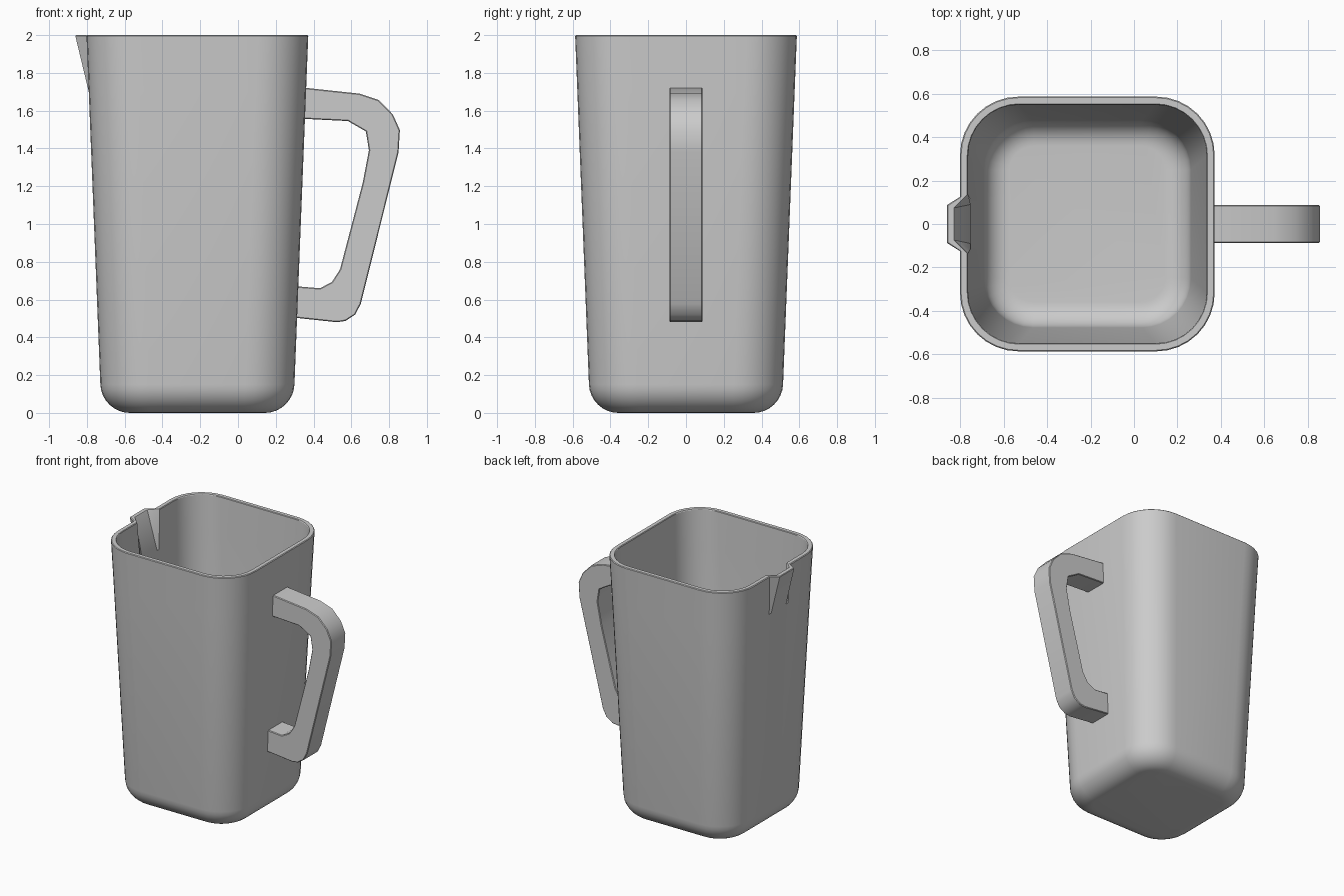
import bpy, bmesh
from math import sin, cos, pi

if "Cube" in bpy.data.objects:
    bpy.data.objects.remove(bpy.data.objects["Cube"])

CX = -0.215          # body centre in x
WALL = 0.037


def finish(name, bm, bevel=0):
    bmesh.ops.recalc_face_normals(bm, faces=bm.faces)
    me = bpy.data.meshes.new(name)
    bm.to_mesh(me)
    bm.free()
    ob = bpy.data.objects.new(name, me)
    bpy.context.collection.objects.link(ob)
    bpy.ops.object.select_all(action='DESELECT')
    ob.select_set(True)
    bpy.context.view_layer.objects.active = ob
    bpy.ops.object.shade_smooth_by_angle(angle=pi / 6)
    if bevel:
        m = ob.modifiers.new("soft_edges", 'BEVEL')
        m.width, m.segments, m.angle_limit = bevel, 1, pi / 3
    return ob


def half_width(z):
    return 0.508 + 0.0395 * z


def ring(bm, z, half, radius, root=0.115, tip=0.09, push=0.0, seg=8):
    """Rounded square with four extra points on the -x side for the spout."""
    pts = []
    c = half - radius
    for k, (sx, sy) in enumerate([(1, 1), (-1, 1), (-1, -1), (1, -1)]):
        for i in range(seg + 1):
            a = (k + i / seg) * pi / 2
            pts.append((sx * c + radius * cos(a), sy * c + radius * sin(a)))
        if k == 1:
            pts += [(-half, root), (-half - push, tip),
                    (-half - push, -tip), (-half, -root)]
    return [bm.verts.new((CX + x, y, z)) for x, y in pts]


# pitcher body: outer shell up to the rim, then the inner shell down to the floor
bm = bmesh.new()
rings = []
R, N = 0.15, 8
for i in range(N + 1):
    a = i / N * pi / 2
    inset, z = R * (1 - sin(a)), R * (1 - cos(a))
    rings.append(ring(bm, z, half_width(z) - inset, 0.26 - inset))
rings.append(ring(bm, 1.70, half_width(1.7), 0.27))
rings.append(ring(bm, 1.995, half_width(2), 0.27, 0.125, 0.088, 0.059))
rings.append(ring(bm, 2.0, half_width(2) - 0.005, 0.265, 0.125, 0.085, 0.06))
rings.append(ring(bm, 2.0, half_width(2) - WALL + 0.004, 0.24, 0.135, 0.075, 0.06))
rings.append(ring(bm, 1.995, half_width(2) - WALL, 0.235, 0.135, 0.075, 0.06))
rings.append(ring(bm, 1.70, half_width(1.7) - WALL, 0.235))
RI = R - WALL
for i in range(N, -1, -1):
    a = i / N * pi / 2
    inset, z = RI * (1 - sin(a)), WALL + RI * (1 - cos(a))
    rings.append(ring(bm, z, half_width(z) - WALL - inset, 0.225 - inset))
for a, b in zip(rings, rings[1:]):
    for i in range(len(a)):
        j = (i + 1) % len(a)
        bm.faces.new((a[i], a[j], b[j], b[i]))
bm.faces.new(rings[0])
bm.faces.new(rings[-1])
finish("pitcher_body", bm)

# handle: side profile extruded across y
profile = [(.345, 1.72), (.365, 1.72), (.645, 1.69), (.746, 1.656), (.82, 1.58),
           (.857, 1.497), (.85, 1.38), (.65, .577), (.62, .52), (.57, .487),
           (.524, .48), (.30, .504), (.30, .671), (.434, .66), (.497, .693),
           (.54, .76), (.66, 1.217), (.693, 1.39), (.677, 1.49),
           (.582, 1.545), (.345, 1.557)]
bm = bmesh.new()
face = bm.faces.new([bm.verts.new((x, -0.088, z)) for x, z in profile])
out = bmesh.ops.extrude_face_region(bm, geom=[face])
verts = [g for g in out["geom"] if isinstance(g, bmesh.types.BMVert)]
bmesh.ops.translate(bm, verts=verts, vec=(0, 0.176, 0))
finish("handle", bm, bevel=0.005)
